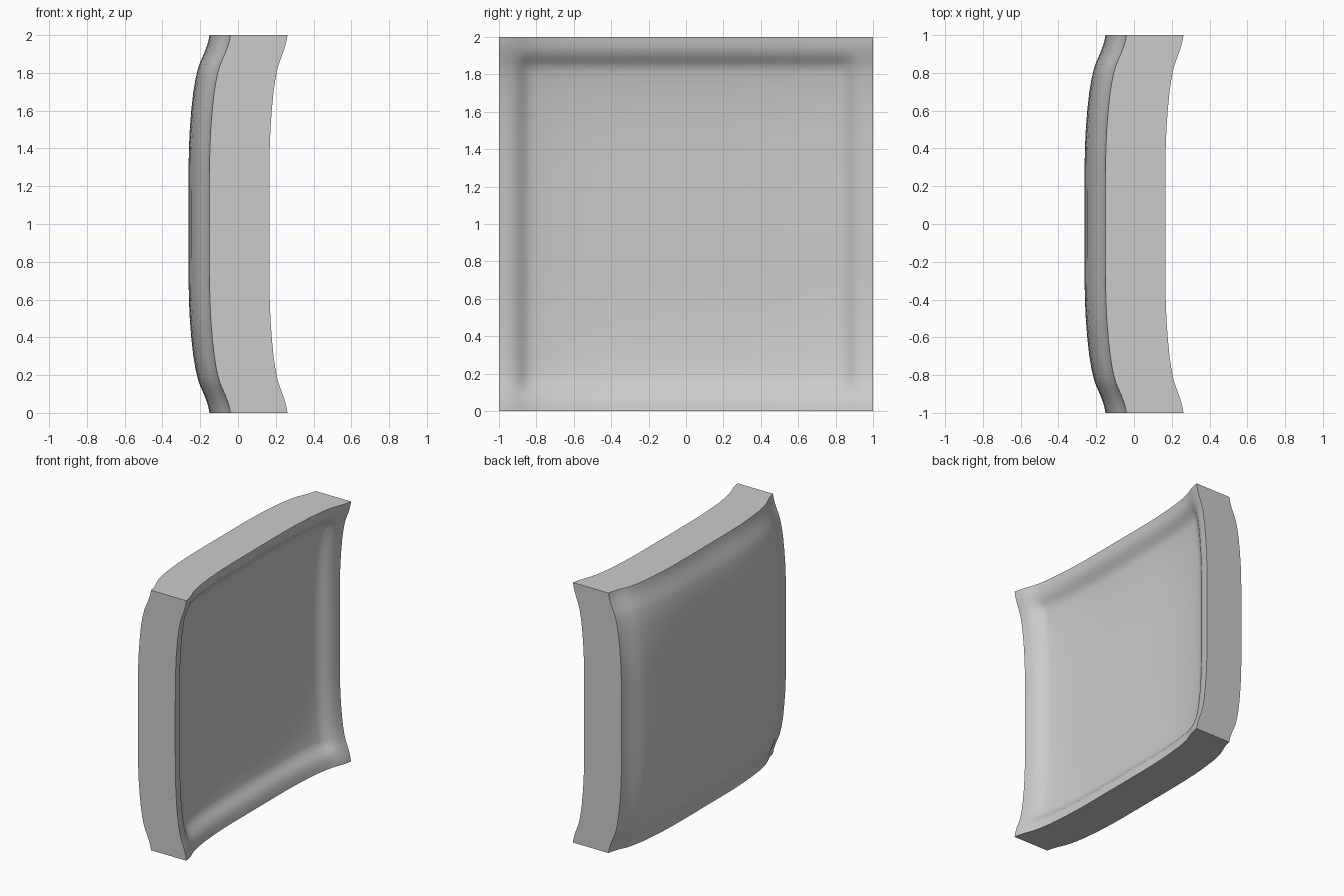
import bpy, bmesh

if "Cube" in bpy.data.objects:
    bpy.data.objects.remove(bpy.data.objects["Cube"])

# Half profile of the lifted rim: (distance from centre, fraction of lift)
HALF = [(0, 0), (.15, 0), (.3, .003), (.4, .02), (.5, .06), (.6, .13), (.7, .23),
        (.76, .32), (.81, .42), (.84, .5), (.865, .59), (.89, .69), (.915, .785),
        (.945, .885), (.97, .95), (1, 1)]
prof = [(-t, f) for t, f in reversed(HALF[1:])] + HALF
n = len(prof)

bm = bmesh.new()


def inside(t):
    """1 within the inner step, falling to 0 at the rim."""
    return max(0, min(1, (.915 - abs(t)) / .075))


def sheet(base, lift, step):
    """Dished square sheet; edges lift towards +x, the middle is sunk by step."""
    return [[bm.verts.new((base + lift * (fy + fz) - step * inside(y) * inside(z),
                           y, z + 1))
             for z, fz in prof] for y, fy in prof]


back = sheet(-.262, .111, 0)
front = sheet(.07, .096, .03)

# Broad dished faces
for i in range(n - 1):
    for j in range(n - 1):
        for g in (back, front):
            bm.faces.new((g[i][j], g[i + 1][j], g[i + 1][j + 1], g[i][j + 1]))

# Flat side walls
for k in range(n - 1):
    for e in (0, n - 1):
        bm.faces.new((back[e][k], back[e][k + 1], front[e][k + 1], front[e][k]))
        bm.faces.new((back[k][e], back[k + 1][e], front[k + 1][e], front[k][e]))
bmesh.ops.recalc_face_normals(bm, faces=bm.faces[:])

mesh = bpy.data.meshes.new("dished_panel")
bm.to_mesh(mesh)
bm.free()
panel = bpy.data.objects.new("dished_panel", mesh)
bpy.context.collection.objects.link(panel)

# Plain grey
grey = bpy.data.materials.new("light grey")
grey.diffuse_color = (.6, .6, .6, 1)
grey.use_nodes = True
grey.node_tree.nodes["Principled BSDF"].inputs["Base Color"].default_value = grey.diffuse_color
mesh.materials.append(grey)

bpy.context.view_layer.objects.active = panel
panel.select_set(True)
bpy.ops.object.shade_smooth_by_angle(angle=.6)
